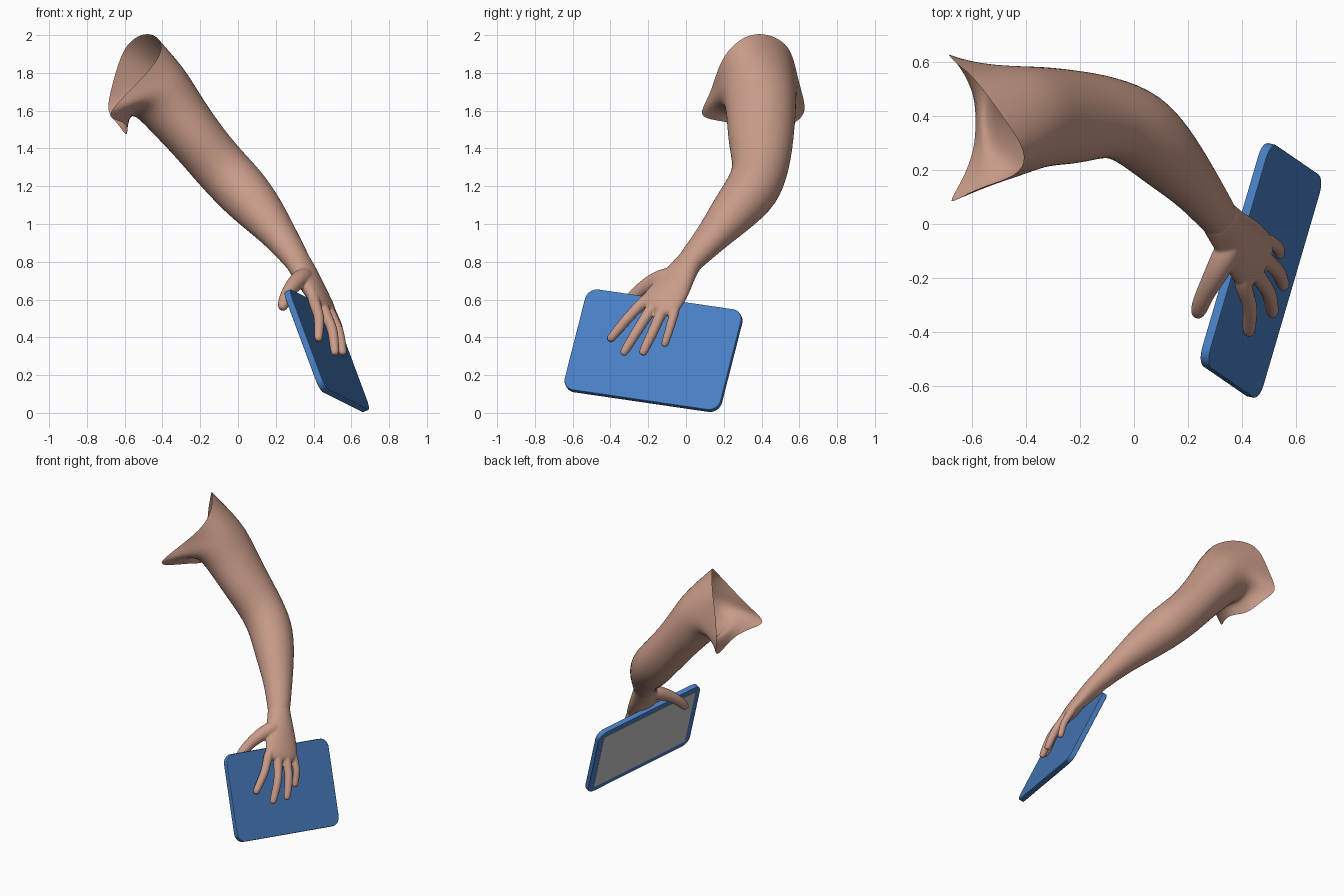
import bpy, bmesh, math
from mathutils import Vector, Matrix

cube = bpy.data.objects.get("Cube")
if cube:
    bpy.data.objects.remove(cube, do_unlink=True)


def material(name, rgb):
    m = bpy.data.materials.new(name)
    m.use_nodes = True
    m.diffuse_color = (*rgb, 1)
    m.node_tree.nodes["Principled BSDF"].inputs["Base Color"].default_value = (*rgb, 1)
    return m


skin = material("skin", (0.58, 0.33, 0.25))
blue = material("case blue", (0.065, 0.21, 0.54))
grey = material("screen grey", (0.56, 0.56, 0.56))


def make_object(name, bm, mat):
    bmesh.ops.recalc_face_normals(bm, faces=bm.faces)
    mesh = bpy.data.meshes.new(name)
    bm.to_mesh(mesh)
    bm.free()
    mesh.materials.append(mat)
    obj = bpy.data.objects.new(name, mesh)
    bpy.context.scene.collection.objects.link(obj)
    return obj


def smooth(obj):
    for p in obj.data.polygons:
        p.use_smooth = True
    sub = obj.modifiers.new("Subdivision", "SUBSURF")
    sub.levels = sub.render_levels = 2


def loft(bm, rings, cap_start=True, cap_end=True):
    rows = [[bm.verts.new(p) for p in ring] for ring in rings]
    n = len(rows[0])
    for a, b in zip(rows, rows[1:]):
        for i in range(n):
            j = (i + 1) % n
            bm.faces.new((a[i], a[j], b[j], b[i]))
    if cap_start:
        bm.faces.new(rows[0][::-1])
    if cap_end:
        bm.faces.new(rows[-1])


def limb_rings(stations, sides, across=None):
    """Elliptical rings along (centre, half width, half depth) stations."""
    pts = [Vector(s[0]) for s in stations]
    rings = []
    for i, (c, a, b, *flat) in enumerate(stations):
        c = pts[i]
        t = (pts[min(i + 1, len(pts) - 1)] - pts[max(i - 1, 0)]).normalized()
        side = Vector((0, 0, 1)).cross(t)
        if flat:
            side = side.normalized().lerp(across, flat[0])
        side = (side - t * side.dot(t)).normalized()
        up = t.cross(side)
        rings.append([c + side * a * math.cos(k * math.tau / sides)
                      + up * b * math.sin(k * math.tau / sides) for k in range(sides)])
    return rings


# Arm: open, flared shoulder edge lofted down to the wrist
shoulder_edge = [Vector(p) for p in (
    (-.67, .605, 1.72), (-.64, .58, 1.83), (-.60, .55, 1.94), (-.53, .46, 2.0),
    (-.46, .36, 2.012), (-.40, .27, 1.97), (-.41, .19, 1.88), (-.52, .15, 1.76),
    (-.61, .12, 1.67), (-.70, .06, 1.57), (-.64, .15, 1.55), (-.59, .27, 1.53),
    (-.585, .38, 1.49), (-.59, .48, 1.46), (-.64, .58, 1.54), (-.70, .645, 1.59))]
knuckle_axis = Vector((.46, .86, -.24)).normalized()
arm_stations = [
    ((-.43, .385, 1.72), .205, .185),
    ((-.34, .40, 1.60), .188, .168),
    ((-.215, .395, 1.445), .178, .148),
    ((-.10, .40, 1.305), .153, .148),
    ((.015, .362, 1.185), .153, .15),
    ((.125, .25, 1.06), .132, .125),
    ((.24, .125, .915), .092, .082),
    ((.33, .0, .78), .074, .064, .3),
    ((.345, -.02, .755), .055, .045, .3),
]
bm = bmesh.new()
loft(bm, [shoulder_edge] + limb_rings(arm_stations, 16, knuckle_axis), cap_start=False)
smooth(make_object("arm", bm, skin))

# Hand: palm, fingers and thumb fused into one skin
bm = bmesh.new()
palm = [
    ((.285, .065, .85), .07, .06, .1),
    ((.33, .0, .78), .078, .068, .3),
    ((.39, -.065, .675), .108, .056, 1),
    ((.445, -.135, .578), .125, .046, 1),
    ((.47, -.165, .53), .105, .034, 1),
]
loft(bm, limb_rings(palm, 16, knuckle_axis))


def digit(points, radii):
    loft(bm, limb_rings([(p, r, r) for p, r in zip(points, radii)], 8))


palm_centre = Vector((.40, -.08, .66))
fingers = [
    ((.40, -.215, .60), (.432, -.31, .50), (.425, -.41, .38)),
    ((.445, -.175, .565), (.502, -.255, .44), (.515, -.338, .305)),
    ((.475, -.12, .555), (.535, -.175, .43), (.557, -.235, .305)),
    ((.485, -.055, .555), (.535, -.085, .45), (.54, -.117, .35)),
]
for k, finger in enumerate(fingers):
    base, middle, tip = (Vector(p) for p in finger)
    size = 0.86 if k == 3 else 1
    path = [base.lerp(palm_centre, .4), base, base.lerp(middle, .6), middle,
            middle.lerp(tip, .55), middle.lerp(tip, .92), tip]
    digit(path, [size * r for r in (.034, .036, .031, .031, .028, .025, .014)])

digit([(.37, -.05, .73), (.335, -.125, .715), (.295, -.20, .68), (.262, -.26, .635),
       (.244, -.305, .59), (.236, -.33, .56), (.234, -.34, .545)],
      [.05, .056, .046, .038, .036, .03, .016])
hand = make_object("hand", bm, skin)
smooth(hand)
fuse = hand.modifiers.new("Fuse", "REMESH")
fuse.mode = "VOXEL"
fuse.voxel_size = 0.006
fuse.use_smooth_shade = True
relax = hand.modifiers.new("Relax", "SMOOTH")
relax.factor = 0.5
relax.iterations = 4

# Tablet frame: x along its length, y up its height, z out of its back
along = Vector((.24, .82, -.12)).normalized()
out = along.cross(Vector((-.20, .12, .53))).normalized()
height = out.cross(along)
frame = Matrix((along, height, out)).transposed().to_4x4()
frame.translation = (.47, -.172, .329)
LENGTH, HEIGHT, THICK, RADIUS = .87, .585, .036, .062


def slab(length, depth, radius, z0, z1, steps):
    b = bmesh.new()
    ring = []
    for q, (sx, sy) in enumerate(((1, 1), (-1, 1), (-1, -1), (1, -1))):
        for s in range(steps + 1):
            ang = (q + s / steps) * math.pi / 2
            ring.append((sx * (length / 2 - radius) + radius * math.cos(ang),
                         sy * (depth / 2 - radius) + radius * math.sin(ang)))
    loft(b, [[Vector((x, y, z)) for x, y in ring] for z in (z0, z1)])
    return b


# Tablet case with lightly rounded rim
case = make_object("tablet_case", slab(LENGTH, HEIGHT, RADIUS, -THICK / 2, THICK / 2, 8), blue)
case.matrix_world = frame
rim = case.modifiers.new("Rim", "BEVEL")
rim.width = 0.005
rim.segments = 2
rim.limit_method = "ANGLE"
rim.angle_limit = math.radians(50)

# Screen plate on the side facing away from the fingers
screen = make_object("tablet_screen", slab(LENGTH - .09, HEIGHT - .09, .006,
                                           -THICK / 2 - .002, -THICK / 2 + .003, 2), grey)
screen.matrix_world = frame
